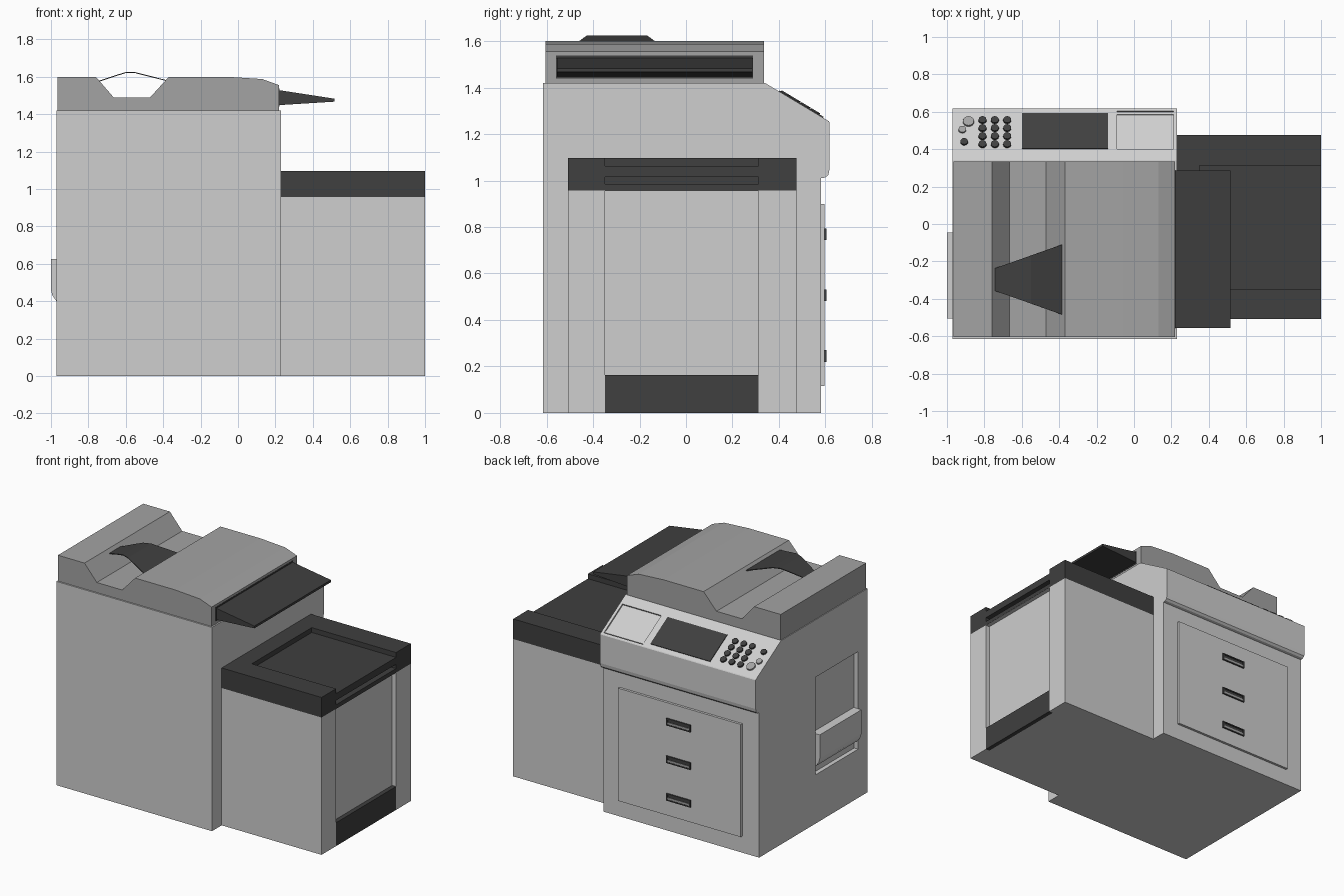
import bpy, bmesh, math
from mathutils import Vector

cube = bpy.data.objects.get("Cube")
if cube:
    bpy.data.objects.remove(cube, do_unlink=True)


def material(name, r, g, b):
    m = bpy.data.materials.new(name)
    m.use_nodes = True
    m.diffuse_color = (r, g, b, 1)
    m.node_tree.nodes["Principled BSDF"].inputs["Base Color"].default_value = (r, g, b, 1)
    return m


LIGHT = material("light_grey", 0.62, 0.62, 0.62)
MID = material("mid_grey", 0.37, 0.37, 0.37)
DARK = material("charcoal", 0.05, 0.05, 0.05)


def finish(name, bm, mat):
    bmesh.ops.recalc_face_normals(bm, faces=bm.faces)
    mesh = bpy.data.meshes.new(name)
    bm.to_mesh(mesh)
    bm.free()
    mesh.materials.append(mat)
    ob = bpy.data.objects.new(name, mesh)
    bpy.context.collection.objects.link(ob)
    return ob


def box(name, xs, ys, zs, mat):
    bm = bmesh.new()
    bmesh.ops.create_cube(bm, size=1)
    for v in bm.verts:
        v.co = [r[0] if c < 0 else r[1] for c, r in zip(v.co, (xs, ys, zs))]
    return finish(name, bm, mat)


def extrude(name, outline, axis, span, mat):
    """Extrude a (y, z) outline along x, or an (x, z) outline along y."""
    bm = bmesh.new()
    place = lambda a, b: (span[0], a, b) if axis == "x" else (a, span[0], b)
    face = bm.faces.new([bm.verts.new(place(a, b)) for a, b in outline])
    moved = bmesh.ops.extrude_face_region(bm, geom=[face])["geom"]
    d = span[1] - span[0]
    bmesh.ops.translate(bm, verts=[g for g in moved if isinstance(g, bmesh.types.BMVert)],
                        vec=(d, 0, 0) if axis == "x" else (0, d, 0))
    return finish(name, bm, mat)


def cut(target, cutter):
    mod = target.modifiers.new("cut", "BOOLEAN")
    mod.object = cutter
    mod.solver = "EXACT"
    bpy.context.view_layer.update()
    bpy.context.view_layer.objects.active = target
    bpy.ops.object.modifier_apply(modifier=mod.name)
    bpy.data.objects.remove(cutter, do_unlink=True)


# Sloped control panel placement
TOP, LOW = Vector((0, 0.34, 1.42)), Vector((0, 0.615, 1.255))
TILT = math.atan2(LOW.z - TOP.z, LOW.y - TOP.y)


def on_slope(ob, x, y):
    t = (y - TOP.y) / (LOW.y - TOP.y)
    p = TOP.lerp(LOW, t)
    ob.location = (x, p.y, p.z)
    ob.rotation_euler.x = TILT
    return ob


def slope_plate(name, x0, x1, y0, y1, z0, z1, mat):
    w, h = (x1 - x0) / 2, (y1 - y0) / 2 / math.cos(TILT)
    return on_slope(box(name, (-w, w), (-h, h), (z0, z1), mat), (x0 + x1) / 2, (y0 + y1) / 2)


def button(name, x, y, r, mat):
    bm = bmesh.new()
    bmesh.ops.create_cone(bm, cap_ends=True, segments=16, radius1=r, radius2=r * 0.9, depth=0.02)
    return on_slope(finish(name, bm, mat), x, y)


# Main cabinet
body = extrude("cabinet", [(-0.615, 0), (0.58, 0), (0.58, 1.01), (0.6, 1.013), (0.613, 1.025),
                           (0.618, 1.05), (0.618, 1.25), (0.615, 1.255), (0.34, 1.42),
                           (-0.615, 1.42)], "x", (-0.97, 0.23), LIGHT)
cut(body, box("cutter", (-1.1, -0.94), (-0.51, -0.04), (0.34, 1.02), LIGHT))
cut(body, slope_plate("cutter", -0.09, 0.21, 0.4, 0.605, -0.01, 0.05, LIGHT))

# Folding side tray
extrude("bypass_tray", [(-0.94, 0.4), (-0.97, 0.4), (-0.992, 0.43), (-1, 0.46), (-1, 0.625),
                        (-0.94, 0.625)], "y", (-0.505, -0.045), LIGHT)

# Paper drawer door with handles
box("drawer_door", (-0.84, 0.107), (0.57, 0.597), (0.115, 0.9), LIGHT)
for i in range(3):
    z = 0.22 + i * 0.262
    grip = box("drawer_handle", (-0.455, -0.27), (0.585, 0.605), (z, z + 0.05), DARK)
    cut(grip, box("cutter", (-0.445, -0.28), (0.599, 0.7), (z + 0.008, z + 0.042), DARK))
    box("handle_lip", (-0.445, -0.28), (0.597, 0.602), (z + 0.008, z + 0.022), MID)

# Control panel details
slope_plate("screen", -0.6, -0.14, 0.4, 0.59, -0.005, 0.005, DARK)
slope_plate("panel_ledge", -0.09, 0.21, 0.588, 0.6, -0.012, -0.004, LIGHT)
for col in range(3):
    for row in range(4):
        button("key", -0.81 + col * 0.066, 0.425 + row * 0.043, 0.023, DARK)
button("start_button", -0.885, 0.547, 0.032, MID)
button("stop_button", -0.918, 0.503, 0.022, MID)
button("reset_button", -0.908, 0.438, 0.022, DARK)

# Document feeder lid
extrude("document_feeder", [(-0.965, 1.42), (-0.965, 1.6), (-0.76, 1.6), (-0.665, 1.49),
                            (-0.47, 1.49), (-0.37, 1.6), (-0.06, 1.6), (0.13, 1.588),
                            (0.22, 1.555), (0.22, 1.42)], "y", (-0.605, 0.335), MID)
box("feeder_slot", (0.21, 0.222), (-0.56, 0.288), (1.44, 1.538), DARK)
extrude("feeder_output_tray", [(0.21, 1.448), (0.515, 1.467), (0.515, 1.483), (0.21, 1.53)],
        "y", (-0.555, 0.287), DARK)

# Flared, arched paper guide
bm = bmesh.new()
rows = []
for x, z in [(-0.745, 1.578), (-0.65, 1.61), (-0.6, 1.625), (-0.55, 1.625), (-0.385, 1.583)]:
    half = 0.06 + (x + 0.745) / 0.36 * 0.127
    rows.append([bm.verts.new((x, -0.297 + s * half, z)) for s in (-1, 1)])
for a, b in zip(rows, rows[1:]):
    bm.faces.new((a[0], b[0], b[1], a[1]))
guide = finish("paper_guide", bm, DARK)
guide.modifiers.new("thickness", "SOLIDIFY").thickness = 0.005

# Side finisher
unit = box("finisher", (0.23, 1), (-0.508, 0.475), (0, 0.957), LIGHT)
cut(unit, box("cutter", (0.97, 1.1), (-0.348, 0.312), (-0.1, 0.956), LIGHT))
box("finisher_base", (0.96, 1), (-0.348, 0.312), (0, 0.163), DARK)
cap = box("finisher_cap", (0.23, 1), (-0.508, 0.475), (0.957, 1.097), DARK)
cut(cap, box("cutter", (0.35, 1.1), (-0.348, 0.312), (1.063, 1.2), DARK))
cut(cap, box("cutter", (0.9, 1.1), (-0.348, 0.312), (0.985, 1.015), DARK))
